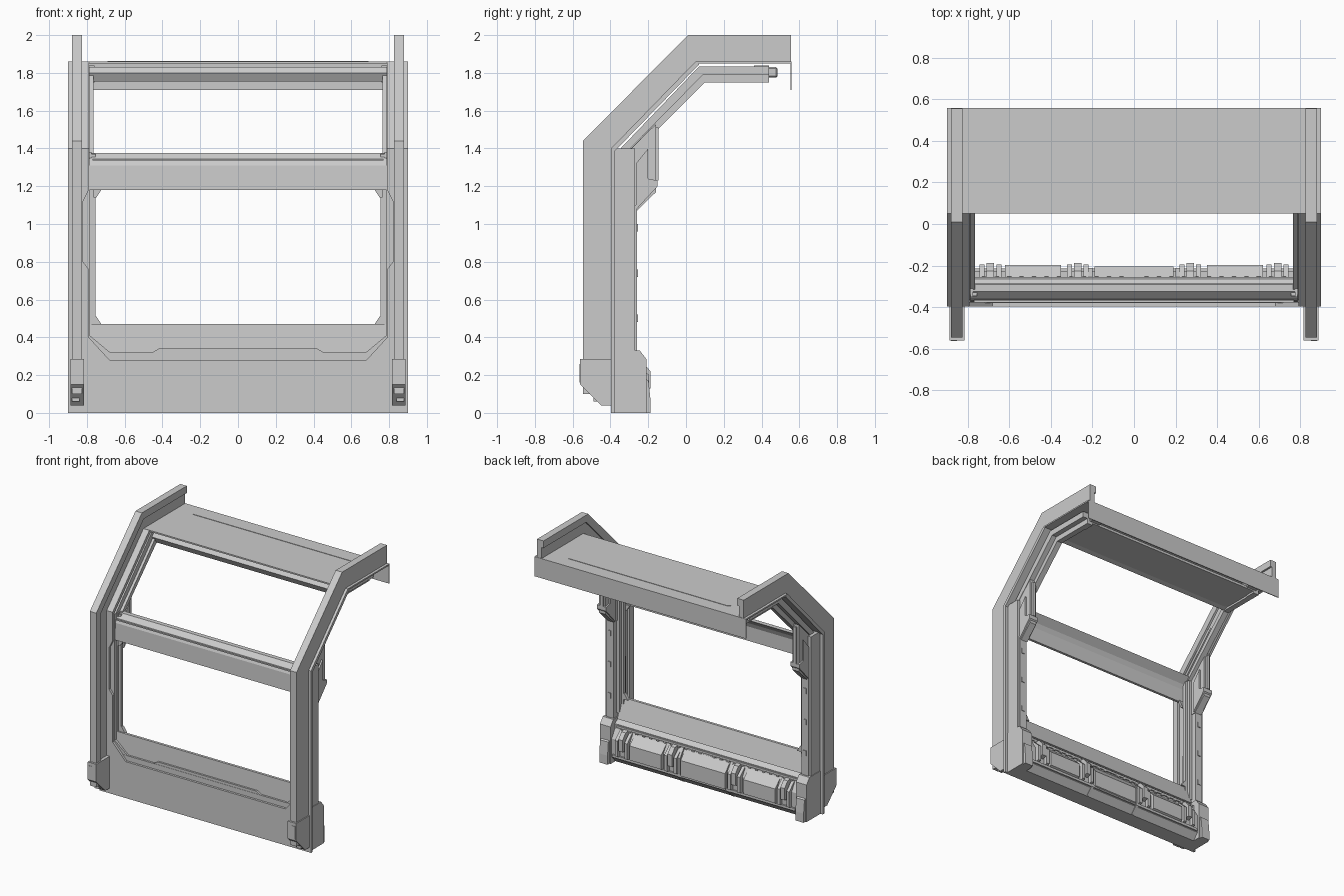
import bpy, bmesh
from mathutils import Vector


def extrude(name, pts, a, b, axis='x', mirror=False, bevel=0.0):
    """Extrude a closed profile from a to b. Profile is (y,z), (x,z) or (x,y) for axis x, y, z."""
    place = {'x': lambda p, t: (t, p[0], p[1]),
             'y': lambda p, t: (p[0], t, p[1]),
             'z': lambda p, t: (p[0], p[1], t)}[axis]
    bm = bmesh.new()
    lo = [bm.verts.new(place(p, a)) for p in pts]
    hi = [bm.verts.new(place(p, b)) for p in pts]
    bm.faces.new(lo)
    bm.faces.new(hi)
    n = len(pts)
    for i in range(n):
        j = (i + 1) % n
        bm.faces.new((lo[i], lo[j], hi[j], hi[i]))
    bmesh.ops.recalc_face_normals(bm, faces=bm.faces)
    me = bpy.data.meshes.new(name)
    bm.to_mesh(me)
    bm.free()
    ob = bpy.data.objects.new(name, me)
    bpy.context.collection.objects.link(ob)
    if bevel:
        m = ob.modifiers.new("bevel", 'BEVEL')
        m.width, m.segments, m.limit_method = bevel, 1, 'ANGLE'
    if mirror:
        m = ob.modifiers.new("mirror", 'MIRROR')
        m.use_mirror_merge = False
    return ob


def box(name, x, y, z, mirror=False, bevel=0.0):
    return extrude(name, [(y[0], z[0]), (y[1], z[0]), (y[1], z[1]), (y[0], z[1])],
                   x[0], x[1], 'x', mirror, bevel)


def sym(half):
    """Complete a half outline (x >= 0) by reflection in x."""
    return half + [(-p[0], p[1]) for p in reversed(half) if p[0] > 0]


# Outer ribs: cap strip flush outside, with a narrower web stepped on the inside
extrude("rib_cap", [(-0.545, 0.1), (-0.545, 1.44), (0.01, 2.0), (0.555, 2.0), (0.555, 1.945),
                    (0.033, 1.945), (-0.49, 1.417), (-0.49, 0.1)], 0.825, 0.88, 'x', True)
extrude("rib_web", [(-0.49, 0.06), (-0.49, 1.417), (0.033, 1.945), (0.555, 1.945), (0.555, 1.86),
                    (0.06, 1.86), (-0.395, 1.40), (-0.395, 0.06)], 0.84, 0.88, 'x', True)
extrude("rib_foot", [(-0.56, 0.15), (-0.56, 0.285), (-0.39, 0.285), (-0.39, 0.04), (-0.45, 0.04)],
        0.815, 0.888, 'x', True)
box("rib_foot_plate", (0.85, 0.88), (-0.563, -0.55), (0.16, 0.26), True)

# Front wall: U-shaped skin, stepped inner lip
skin = [(0.9, 0), (0.9, 1.40), (0.79, 1.40), (0.79, 1.18), (0.82, 1.12), (0.82, 0.80),
        (0.79, 0.76), (0.79, 0.40), (0.68, 0.28)]
extrude("front_skin", sym(skin), -0.397, -0.378, 'y')
lip = [(0.85, 0.03), (0.85, 1.38), (0.785, 1.38), (0.785, 0.41), (0.665, 0.31),
       (0.47, 0.31), (0.42, 0.34)]
extrude("inner_lip", sym(lip), -0.378, -0.345, 'y')

# Sloped flange and roof shell
extrude("slope_flange", [(-0.397, 1.40), (0.05, 1.86), (0.07, 1.845), (-0.378, 1.385)],
        0.79, 0.9, 'x', True)
box("roof_panel", (-0.9, 0.9), (0.05, 0.558), (1.85, 1.861))
box("roof_back_fascia", (-0.9, 0.9), (0.552, 0.558), (1.71, 1.86))
extrude("roof_strip", [(-0.69, 0.437), (0.69, 0.437), (0.69, 0.452), (-0.67, 0.455)], 1.858, 1.864, 'z')

# Stepped side columns
box("side_column", (0.80, 0.875), (-0.38, -0.27), (0.3, 1.40), True)
box("column_back_strip", (0.80, 0.86), (-0.27, -0.26), (0.3, 1.1), True)
box("column_inner_step", (0.775, 0.81), (-0.35, -0.30), (0.36, 1.38), True)
box("window_jamb", (0.755, 0.785), (-0.345, -0.32), (0.40, 1.37), True)
for z in (0.48, 0.72, 0.96):
    box("column_tick", (0.82, 0.845), (-0.262, -0.254), (z, z + 0.04), True)

# Rails running up the slope and along the roof
extrude("outer_rail", [(-0.375, 1.37), (0.07, 1.835), (0.44, 1.835), (0.44, 1.79), (0.09, 1.79),
                       (-0.325, 1.37)], 0.785, 0.85, 'x', True)
extrude("inner_rail", [(-0.34, 1.35), (0.085, 1.79), (0.44, 1.79), (0.44, 1.75), (0.10, 1.75),
                       (-0.30, 1.35)], 0.765, 0.81, 'x', True)
box("rail_end_block", (0.69, 0.79), (0.33, 0.485), (1.775, 1.83), True, 0.008)
box("rail_end_pad", (0.76, 0.80), (0.36, 0.44), (1.75, 1.84), True)

# Ceiling pan with chamfered outline and its front beam
extrude("ceiling_pan", sym([(0.70, 0.10), (0.77, 0.16), (0.77, 0.44)]), 1.765, 1.785, 'z')
extrude("ceiling_beam", [(0.075, 1.80), (0.10, 1.83), (0.15, 1.83), (0.15, 1.77), (0.10, 1.755)],
        -0.785, 0.785)

# Middle crossbeam, a bent sheet between the two windows
extrude("mid_beam", [(-0.375, 1.18), (-0.37, 1.31), (-0.355, 1.345), (-0.325, 1.375),
                     (-0.29, 1.375), (-0.34, 1.325), (-0.355, 1.29), (-0.355, 1.18)], -0.79, 0.79)
box("mid_beam_trim", (-0.77, 0.77), (-0.378, -0.365), (1.335, 1.345))

# Lower window sill and corner gussets
extrude("window_sill", [(-0.365, 0.32), (-0.355, 0.47), (-0.335, 0.47), (-0.285, 0.32)], -0.785, 0.785)
extrude("sill_gusset", [(0.72, 0.465), (0.765, 0.465), (0.765, 0.51), (0.75, 0.51)],
        -0.345, -0.32, 'y', True)
extrude("beam_gusset", [(0.72, 1.185), (0.765, 1.185), (0.765, 1.14), (0.75, 1.14)],
        -0.365, -0.345, 'y', True)

# Side pods on the bend of the columns
extrude("side_pod", [(-0.37, 1.07), (-0.26, 1.07), (-0.158, 1.17), (-0.158, 1.53), (-0.35, 1.34)],
        0.795, 0.85, 'x', True)
extrude("pod_plate", [(-0.265, 1.075), (-0.15, 1.20), (-0.15, 1.23), (-0.2, 1.24), (-0.2, 1.40),
                      (-0.265, 1.32)], 0.785, 0.862, 'x', True)
box("pod_back_rib", (0.81, 0.835), (-0.165, -0.145), (1.23, 1.51), True)

# Base feet
extrude("base_foot", [(-0.38, 0), (-0.21, 0), (-0.21, 0.285), (-0.245, 0.33), (-0.38, 0.33)],
        0.79, 0.88, 'x', True)
extrude("base_foot_clamp", [(-0.26, 0), (-0.188, 0), (-0.188, 0.07), (-0.198, 0.17), (-0.23, 0.19),
                            (-0.26, 0.15)], 0.80, 0.87, 'x', True)

# Base console on the room side
extrude("console_body", [(-0.38, 0.0), (-0.27, 0.0), (-0.225, 0.05), (-0.225, 0.19), (-0.265, 0.255),
                         (-0.265, 0.29), (-0.30, 0.32), (-0.38, 0.32)], -0.80, 0.80)
box("console_top_ledge", (-0.77, 0.77), (-0.30, -0.255), (0.268, 0.285))
extrude("console_center_panel", [(-0.24, 0.05), (-0.205, 0.07), (-0.205, 0.19), (-0.26, 0.255)],
        -0.19, 0.19)
extrude("console_side_panel", [(-0.24, 0.06), (-0.198, 0.08), (-0.198, 0.19), (-0.26, 0.25)],
        0.35, 0.62, 'x', True)
box("console_lower_strip", (-0.78, 0.78), (-0.23, -0.213), (0.055, 0.075))
for x in (0.27, 0.69):
    # clasp: two cheeks and a hooked latch
    for s in (-0.04, 0.04):
        extrude("clasp_cheek", [(-0.26, 0.06), (-0.195, 0.08), (-0.195, 0.20), (-0.26, 0.26)],
                x + s - 0.012, x + s + 0.012, 'x', True)
    extrude("clasp_latch", [(-0.27, 0.11), (-0.188, 0.13), (-0.188, 0.22), (-0.225, 0.265),
                            (-0.27, 0.275)], x - 0.018, x + 0.018, 'x', True)
# Row of small studs along the console
for i in range(12):
    x = 0.05 + i * 0.06
    box("console_stud", (x, x + 0.02), (-0.262, -0.252), (0.258, 0.268), True)
# Section bands wrapping the console underside
extrude("console_band", [(-0.30, -0.0), (-0.265, 0.0), (-0.212, 0.055), (-0.212, 0.2), (-0.26, 0.265),
                         (-0.30, 0.265)], 0.20, 0.222, 'x', True)
